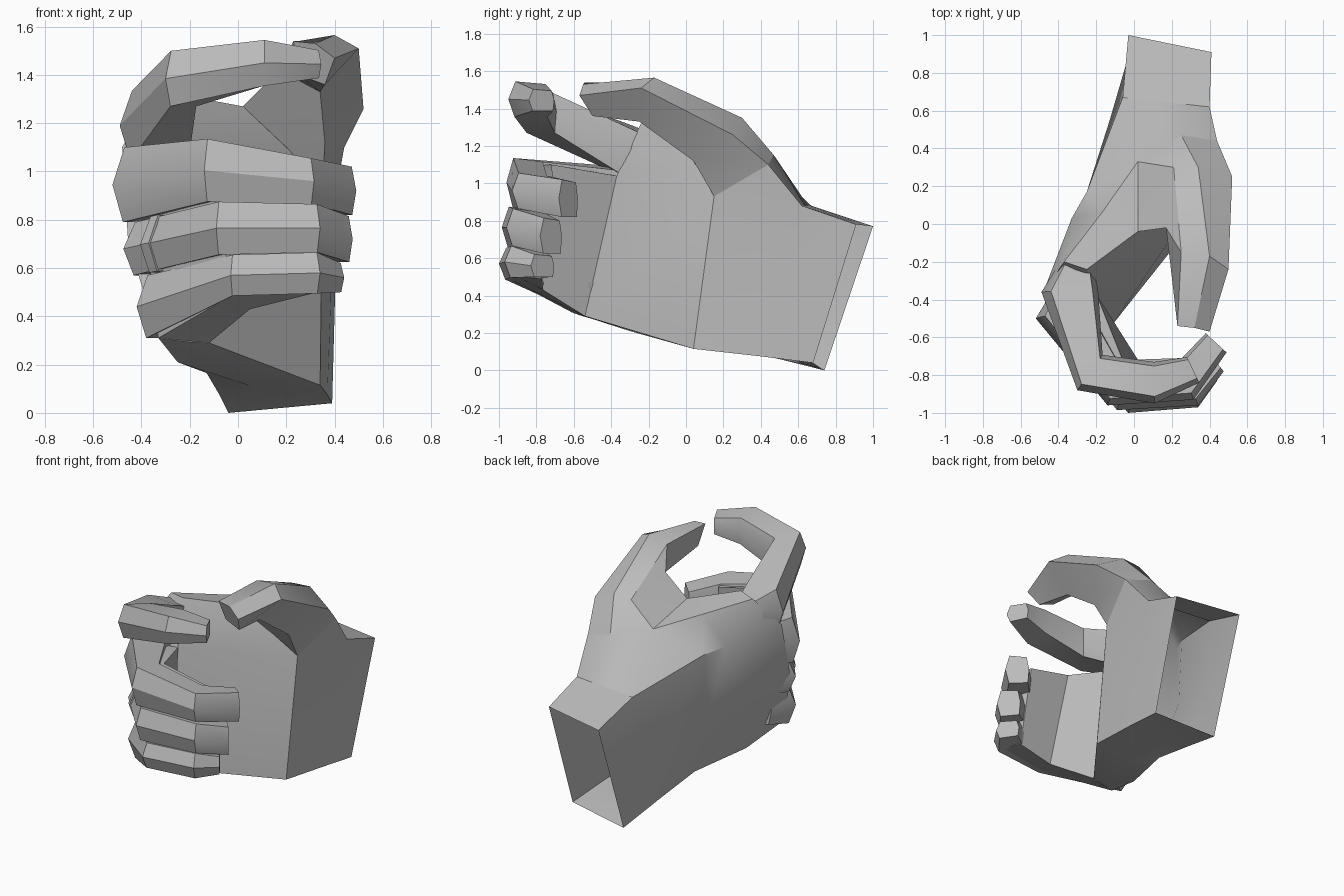
import bpy, bmesh, math
from mathutils import Vector

cube = bpy.data.objects.get("Cube")
if cube:
    bpy.data.objects.remove(cube, do_unlink=True)

skin = bpy.data.materials.new("plain grey")
skin.use_nodes = True
skin.diffuse_color = (0.5, 0.5, 0.5, 1)
skin.node_tree.nodes["Principled BSDF"].inputs["Base Color"].default_value = (0.5, 0.5, 0.5, 1)


def loft(name, rings, cap_start=True):
    """Skin a list of equal-sized vertex rings into one low-poly part."""
    bm = bmesh.new()
    rows = [[bm.verts.new(p) for p in ring] for ring in rings]
    n = len(rows[0])
    for a, b in zip(rows, rows[1:]):
        for i in range(n):
            j = (i + 1) % n
            bm.faces.new((a[i], a[j], b[j], b[i]))
    if cap_start:
        bm.faces.new(rows[0][::-1])
    bm.faces.new(rows[-1])
    bmesh.ops.remove_doubles(bm, verts=bm.verts, dist=0.0005)
    bmesh.ops.recalc_face_normals(bm, faces=bm.faces)
    mesh = bpy.data.meshes.new(name)
    bm.to_mesh(mesh)
    bm.free()
    mesh.materials.append(skin)
    obj = bpy.data.objects.new(name, mesh)
    bpy.context.collection.objects.link(obj)
    bpy.ops.object.select_all(action='DESELECT')
    obj.select_set(True)
    bpy.context.view_layer.objects.active = obj
    bpy.ops.object.shade_smooth_by_angle(angle=math.radians(32))


def with_back(points, bulge):
    """Close a palm section with a point midway up the rounded back."""
    pts = [Vector(p) for p in points]
    return pts + [(pts[0] + pts[-1]) / 2 - Vector((bulge, 0, 0))]


def box_section(back_top, palm_top, palm_low, back_low, bulge):
    """Four-cornered wrist section with its sides subdivided."""
    a, d, f, g = map(Vector, (back_top, palm_top, palm_low, back_low))
    return with_back([a, a.lerp(d, 1 / 3), a.lerp(d, 2 / 3), d,
                      d.lerp(f, .5), f, f.lerp(g, .7), g], bulge)


# Palm and open wrist
palm_heel = [(.35, .15, .93), (.34, .04, .115), (.04, .04, .115)]
thumb_root = with_back([(-.25, .17, 1.03), (.02, .33, 1.2), (.25, .47, 1.15), (.44, .44, 1.1),
                        *palm_heel, (-.13, .09, .165)], .07)
web = with_back([(-.33, .03, 1.06), (-.17, .06, 1.25), (.02, -.04, 1.27), (.2, .05, 1.1),
                 *palm_heel, (-.25, -.30, .21)], .08)
knuckles = with_back([(-.48, -.36, 1.10), (-.37, -.20, 1.31), (-.25, -.24, 1.32),
                      (-.22, -.30, 1.2), (-.20, -.37, 1.04), (-.12, -.54, .29),
                      (-.21, -.57, .295), (-.33, -.61, .31)], .05)
loft("palm_and_wrist", [
    box_section((-.03, 1, .77), (.41, .91, .78), (.39, .68, .04), (-.04, .74, 0), 0),
    box_section((-.06, .67, .88), (.40, .62, .88), (.37, .40, .075), (-.08, .42, .08), .06),
    thumb_root, web, knuckles], cap_start=False)

# Thumb, growing out of the top of the palm
loft("thumb", [
    thumb_root[1:5] + [web[2]],
    [(.21, .30, 1.34), (.34, .30, 1.35), (.52, .25, 1.26), (.36, .04, 1.12), web[2]],
    [(.25, -.15, 1.54), (.40, -.17, 1.565), (.50, -.24, 1.51), (.34, -.25, 1.33), (.17, -.02, 1.42)],
    [(.23, -.54, 1.54), (.32, -.55, 1.53), (.40, -.57, 1.47), (.36, -.50, 1.36), (.25, -.49, 1.40)],
])

# Fingers: six-sided sections whose inner side points at the centre of the grip
GRIP = Vector((.1, -.32))
THICKNESS = (.14, .30, .23, .22, .15)


def finger_section(x, y, z, half, thick):
    outer = Vector((x, y))
    inward = (GRIP - outer).normalized() * thick
    shape = [(.17, 1), (0, 0), (.15, -1), (.95, -1), (1, 0), (.9, .85)]
    return [Vector((*(outer + inward * t), z + half * h)) for t, h in shape]


def finger(name, joints):
    """Each joint is the outer ridge x, y, z and the half height there."""
    rings = [finger_section(*j, t) for j, t in zip(joints, THICKNESS)]
    loft(name, rings)
    return rings


finger("index_finger", [(-.36, -.15, 1.16, .10), (-.49, -.36, 1.19, .145), (-.30, -.88, 1.385, .115),
                        (.11, -.95, 1.45, .095), (.345, -.84, 1.445, .058)])
finger("middle_finger", [(-.40, -.30, .95, .13), (-.52, -.50, .945, .155), (-.14, -.96, 1.005, .13),
                         (.315, -.93, .96, .095), (.49, -.68, .92, .10)])
ring = finger("ring_finger", [(-.38, -.35, .68, .10), (-.475, -.52, .68, .11), (-.09, -.985, .765, .11),
                              (.34, -.96, .765, .10), (.475, -.78, .72, .095)])
finger("little_finger", [(-.36, -.42, .45, .10), (-.42, -.60, .44, .13), (-.03, -1, .57, .085),
                         (.34, -.97, .58, .085), (.44, -.83, .56, .06)])

# Flat inner wall joining the three curled fingers to the palm edge
loft("finger_inner_wall", [
    [knuckles[4], knuckles[5], knuckles[7], (-.42, -.42, 1.05)],
    [(-.06, -.72, 1.10), (.05, -.765, .43), (-.02, -.95, .49), (-.13, -.88, 1.09)],
    [(.25, -.71, 1.03), (.29, -.77, .49), (.33, -.90, .50), (.31, -.87, 1.03)],
])


# Finger band: a slightly enlarged slice of the ring finger's first segment
def enlarged_slice(t):
    pts = [p.lerp(q, t) for p, q in zip(ring[1], ring[2])]
    mid = sum(pts, Vector()) / len(pts)
    return [mid + (p - mid) * 1.06 for p in pts]


loft("finger_band", [enlarged_slice(.2), enlarged_slice(.29)])
